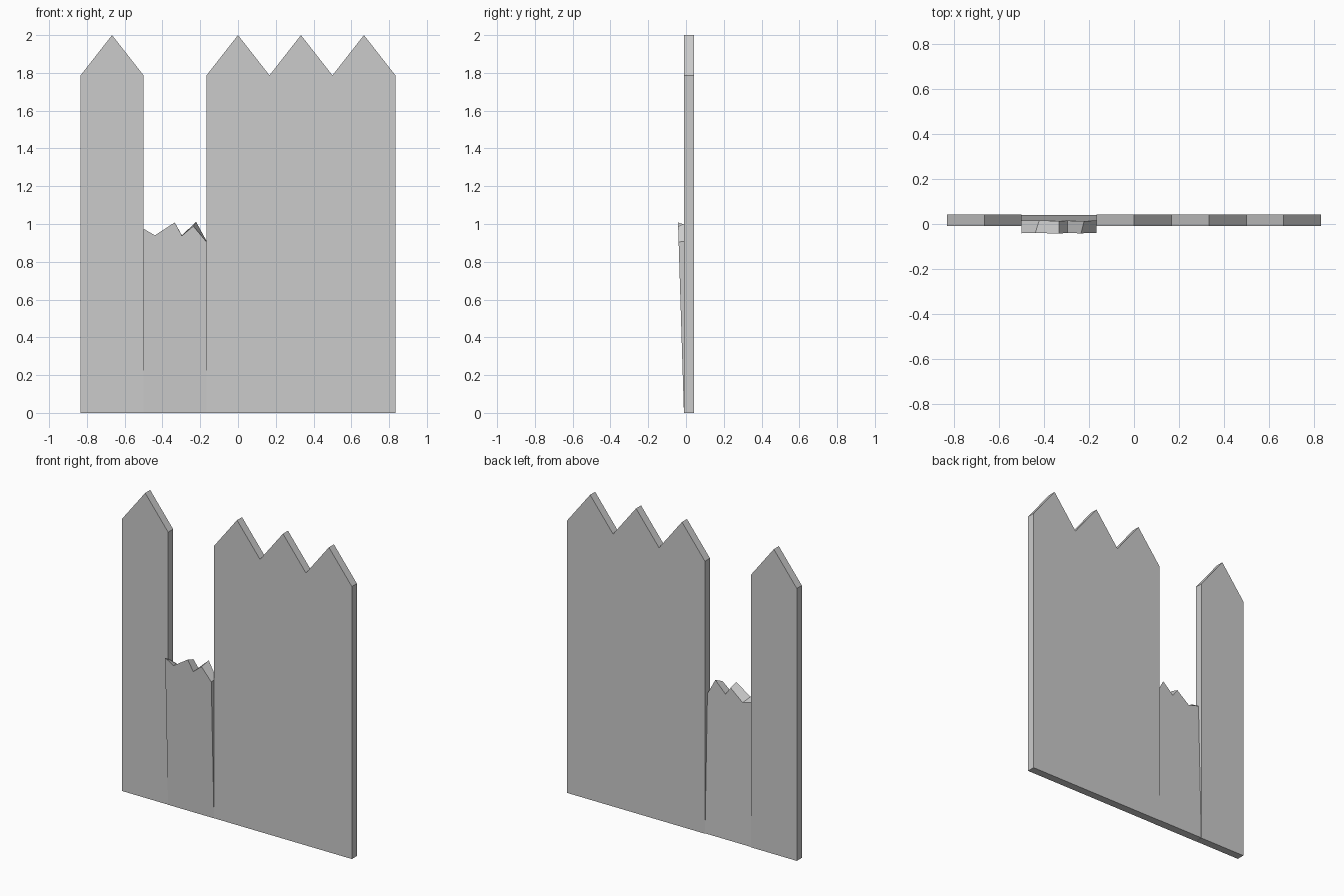
import bpy, bmesh

if "Cube" in bpy.data.objects:
    bpy.data.objects.remove(bpy.data.objects["Cube"])

W = 1 / 3            # board width
Y0, Y1 = -0.01, 0.042  # front and back of upright boards


def board(name, front, back):
    """Closed board between matching front and back outlines of (x, y, z)."""
    bm = bmesh.new()
    f = [bm.verts.new(p) for p in front]
    b = [bm.verts.new(p) for p in back]
    bm.faces.new(f)
    bm.faces.new(b[::-1])
    n = len(f)
    for i in range(n):
        j = (i + 1) % n
        bm.faces.new((f[j], f[i], b[i], b[j]))
    bmesh.ops.recalc_face_normals(bm, faces=bm.faces)
    me = bpy.data.meshes.new(name)
    bm.to_mesh(me)
    bm.free()
    ob = bpy.data.objects.new(name, me)
    bpy.context.collection.objects.link(ob)
    return ob


# Whole pickets with pointed tops
for i in (-2, 0, 1, 2):
    c = i * W
    l, r = c - W / 2, c + W / 2
    outline = [(l, 0), (r, 0), (r, 1.787), (c, 2.0), (l, 1.787)]
    board("picket", [(x, Y0, z) for x, z in outline],
          [(x, Y1, z) for x, z in outline])

# Broken picket: jagged top, leaning slightly forward
L, R = -1.5 * W, -0.5 * W
front = [(L, 0), (R, 0), (R, 0.905), (-0.236, 0.988), (-0.297, 0.938),
         (-0.335, 1.008), (-0.44, 0.94), (L, 0.975)]
back = [(L, 0.002), (R, 0.002), (R, 0.91), (-0.222, 1.012), (-0.297, 0.94),
        (-0.333, 0.99), (-0.422, 0.918), (L, 0.94)]
LEAN = 0.031
board("broken_picket", [(x, Y0 - 0.001 - LEAN * z, z) for x, z in front],
      [(x, Y1 - 0.001 - LEAN * z * 0.9, z) for x, z in back])
